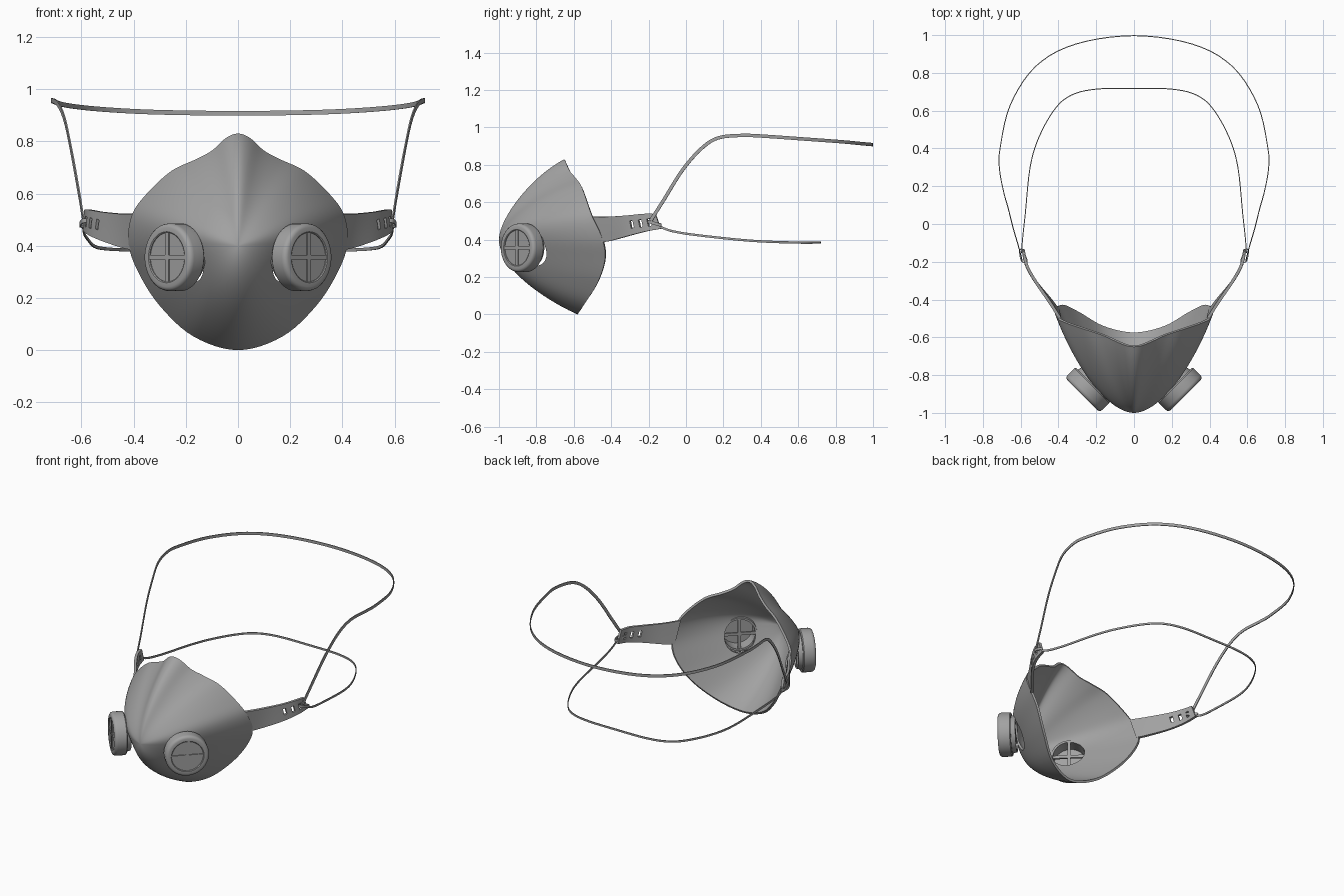
import bpy, bmesh, math
from mathutils import Vector, Matrix

if "Cube" in bpy.data.objects:
    bpy.data.objects.remove(bpy.data.objects["Cube"])

grey = bpy.data.materials.new("dark_grey")
grey.diffuse_color = (.36, .36, .36, 1)
grey.use_nodes = True
grey.node_tree.nodes["Principled BSDF"].inputs["Base Color"].default_value = grey.diffuse_color


def spline(pts, n, closed=False):
    """Smooth Catmull-Rom curve through the points."""
    p = [Vector(q) for q in pts]
    k = len(p)
    get = (lambda i: p[i % k]) if closed else (lambda i: p[min(max(i, 0), k - 1)])
    out = []
    for i in range(k if closed else k - 1):
        a, b, c, d = get(i - 1), get(i), get(i + 1), get(i + 2)
        for s in range(n):
            t = s / n
            out.append(0.5 * (2 * b + (c - a) * t + (2 * a - 5 * b + 4 * c - d) * t * t
                              + (3 * b - a - 3 * c + d) * t ** 3))
    return out if closed else out + [p[-1]]


def make(name, verts, faces, fix=False):
    me = bpy.data.meshes.new(name)
    me.from_pydata([tuple(v) for v in verts], [], faces)
    if fix:
        bm = bmesh.new()
        bm.from_mesh(me)
        bmesh.ops.recalc_face_normals(bm, faces=bm.faces)
        bm.to_mesh(me)
        bm.free()
    me.materials.append(grey)
    ob = bpy.data.objects.new(name, me)
    bpy.context.collection.objects.link(ob)
    return ob


def finish(ob, thickness=0, cutter=None, mirror=False, angle=35):
    bpy.ops.object.select_all(action='DESELECT')
    bpy.context.view_layer.objects.active = ob
    ob.select_set(True)
    if thickness:
        m = ob.modifiers.new("solid", 'SOLIDIFY')
        m.thickness, m.offset = thickness, -1
    if cutter:
        m = ob.modifiers.new("cut", 'BOOLEAN')
        m.operation, m.object, m.solver = 'DIFFERENCE', cutter, 'EXACT'
    if mirror:
        m = ob.modifiers.new("mirror", 'MIRROR')
        m.use_mirror_merge = False
    for m in list(ob.modifiers):
        bpy.ops.object.modifier_apply(modifier=m.name)
    if cutter:
        bpy.data.objects.remove(cutter)
    bpy.ops.object.shade_smooth_by_angle(angle=math.radians(angle))


def solids(name, cubes=(), cylinders=()):
    """One object from cubes (matrix) and cylinders (matrix, radius, depth)."""
    bm = bmesh.new()
    for m in cubes:
        bmesh.ops.create_cube(bm, size=1, matrix=m)
    for m, r, d in cylinders:
        bmesh.ops.create_cone(bm, cap_ends=True, segments=48, radius1=r, radius2=r, depth=d, matrix=m)
    bmesh.ops.recalc_face_normals(bm, faces=bm.faces)
    me = bpy.data.meshes.new(name)
    bm.to_mesh(me)
    bm.free()
    me.materials.append(grey)
    ob = bpy.data.objects.new(name, me)
    bpy.context.collection.objects.link(ob)
    return ob


def box(frame, loc, size):
    return frame @ Matrix.Translation(loc) @ Matrix.Diagonal((*size, 1))


def ribbon(name, path, height, thick, closed=False):
    """Flat band swept along a path, standing upright."""
    verts, faces, n = [], [], len(path)
    for i, p in enumerate(path):
        if closed:
            t = path[(i + 1) % n] - path[i - 1]
        else:
            t = path[min(i + 1, n - 1)] - path[max(i - 1, 0)]
        t.normalize()
        nrm = Vector((t.y, -t.x, 0)).normalized()
        w = t.cross(nrm).normalized()
        for a, b in ((1, 1), (1, -1), (-1, -1), (-1, 1)):
            verts.append(p + nrm * a * thick / 2 + w * b * height / 2)
    for i in range(n if closed else n - 1):
        a, b = 4 * i, 4 * ((i + 1) % n)
        faces += [(a + j, a + (j + 1) % 4, b + (j + 1) % 4, b + j) for j in range(4)]
    if not closed:
        faces += [(0, 1, 2, 3), tuple(4 * n - 4 + j for j in range(4))]
    return make(name, verts, faces, True)


def both(pts):
    """Right half path ending on the centre line -> full path."""
    return pts + [(-x, y, z) for x, y, z in reversed(pts[:-1])]


def valve_frame(s):
    c, k = Vector((0.213 * s, -0.845, 0.356)), math.sqrt(0.5)
    m = Matrix(((k, 0, k * s), (k * s, 0, -k), (0, s, 0))).to_4x4()
    m.translation = c
    return m


# Mask shell: rim curve lofted to the nose point, inner rings smoothed
rim = [(0, -.65, .83), (.045, -.643, .814), (.10, -.62, .765), (.165, -.59, .73), (.255, -.56, .687),
       (.345, -.53, .605), (.406, -.50, .52), (.42, -.45, .41), (.383, -.433, .30), (.30, -.472, .17),
       (.17, -.545, .052), (0, -.58, 0)]
loop = spline(rim + [(-x, y, z) for x, y, z in reversed(rim[1:-1])], 6, True)
N, M = len(loop), 22


def soft(i, w):
    """Rim point averaged over its neighbours."""
    return sum((loop[(i + k) % N] for k in range(-w, w + 1)), Vector()) / (2 * w + 1)


apex = Vector((0, -1, .40))
verts, faces = [], []
for j in range(M):
    t = j / M
    for i, r in enumerate(loop):
        a, b = soft(i, 4), soft(i, 9)
        p1 = Vector((.69 * a.x, a.y - .18 - .17 * min(1, (a.x / .42) ** 2),
                     .4 + (a.z - .4) * (.79 if a.z > .4 else .83)))
        p2 = Vector((.28 * b.x, -1, .4 + (b.z - .4) * (.27 if b.z > .4 else .44)))
        verts.append(r * (1 - t) ** 3 + p1 * 3 * t * (1 - t) ** 2 + p2 * 3 * t * t * (1 - t) + apex * t ** 3)
verts.append(apex)
for j in range(M):
    for i in range(N):
        k = (i + 1) % N
        if j < M - 1:
            faces.append(((j + 1) * N + i, (j + 1) * N + k, j * N + k, j * N + i))
        else:
            faces.append((M * N, j * N + k, j * N + i))
shell = make("mask_shell", verts, faces)
finish(shell, .014, solids("hole_cutter", cylinders=[(valve_frame(s), .095, .16) for s in (1, -1)]), angle=50)

# Valve housings: turned ring
F = valve_frame(1)
prof = [(.094, -.018), (.106, -.018), (.112, .008), (.125, .008), (.13, .014), (.13, .066), (.128, .076),
        (.122, .083), (.114, .086), (.098, .086), (.094, .083)]
S, P = 56, len(prof)
verts = [F @ Vector((r * math.cos(2 * math.pi * i / S), r * math.sin(2 * math.pi * i / S), h))
         for i in range(S) for r, h in prof]
faces = [(i * P + j, ((i + 1) % S) * P + j, ((i + 1) % S) * P + (j + 1) % P, i * P + (j + 1) % P)
         for i in range(S) for j in range(P)]
finish(make("valve_housing", verts, faces, True), mirror=True)

# Valve membrane and cross bars, front and inside
finish(solids("valve_membrane", cylinders=[(F @ Matrix.Translation((0, 0, .073)), .096, .012)]), mirror=True)
bars = [box(F, (0, 0, h), size) for h in (.079, -.008) for size in ((.19, .018, .012), (.018, .19, .0118))]
finish(solids("valve_cross", cubes=bars), mirror=True)

# Side arms with three slots
top = spline([(.398, -.505, .522), (.452, -.42, .522), (.527, -.31, .53), (.572, -.23, .538), (.59, -.165, .538)], 6)
bot = spline([(.408, -.46, .385), (.445, -.41, .392), (.527, -.31, .42), (.577, -.22, .443), (.595, -.135, .458)], 6)
R = 5
verts = [t.lerp(b, k / (R - 1)) for t, b in zip(top, bot) for k in range(R)]
faces = [(i * R + k, i * R + k + 1, (i + 1) * R + k + 1, (i + 1) * R + k)
         for i in range(len(top) - 1) for k in range(R - 1)]
slots = []
for x, y, z in ((.54, -.29, .482), (.565, -.243, .487), (.581, -.196, .492)):
    turn = Matrix.Translation((x, y, z)) @ Matrix.Rotation(math.radians(-28), 4, 'Z') @ Matrix.Rotation(.25, 4, 'X')
    slots.append(box(turn, (0, 0, 0), (.1, .018, .04)))
finish(make("side_arm", verts, faces), .016, solids("slot_cutter", cubes=slots), mirror=True)

# Strap loops wrapped round the arm ends
wrap = spline([(.566, -.197, .495), (.592, -.2, .496), (.604, -.165, .486), (.604, -.138, .478),
               (.59, -.134, .478), (.578, -.16, .486)], 5, True)
finish(ribbon("strap_loop", wrap, .016, .005, True), mirror=True)

# Upper and lower head straps
upper = [(.593, -.19, .50), (.611, -.12, .61), (.64, -.02, .77), (.665, .08, .885), (.69, .17, .943),
         (.712, .29, .957), (.709, .40, .954), (.655, .63, .938), (.52, .835, .923), (.31, .952, .912),
         (0, .997, .908)]
lower = [(.595, -.15, .475), (.59, -.08, .447), (.576, .05, .425), (.55, .30, .398), (.503, .46, .388),
         (.418, .61, .384), (.33, .683, .384), (.20, .714, .385), (0, .718, .385)]
finish(ribbon("upper_strap", spline(both(upper), 5), .018, .005))
finish(ribbon("lower_strap", spline(both(lower), 5), .012, .005))
